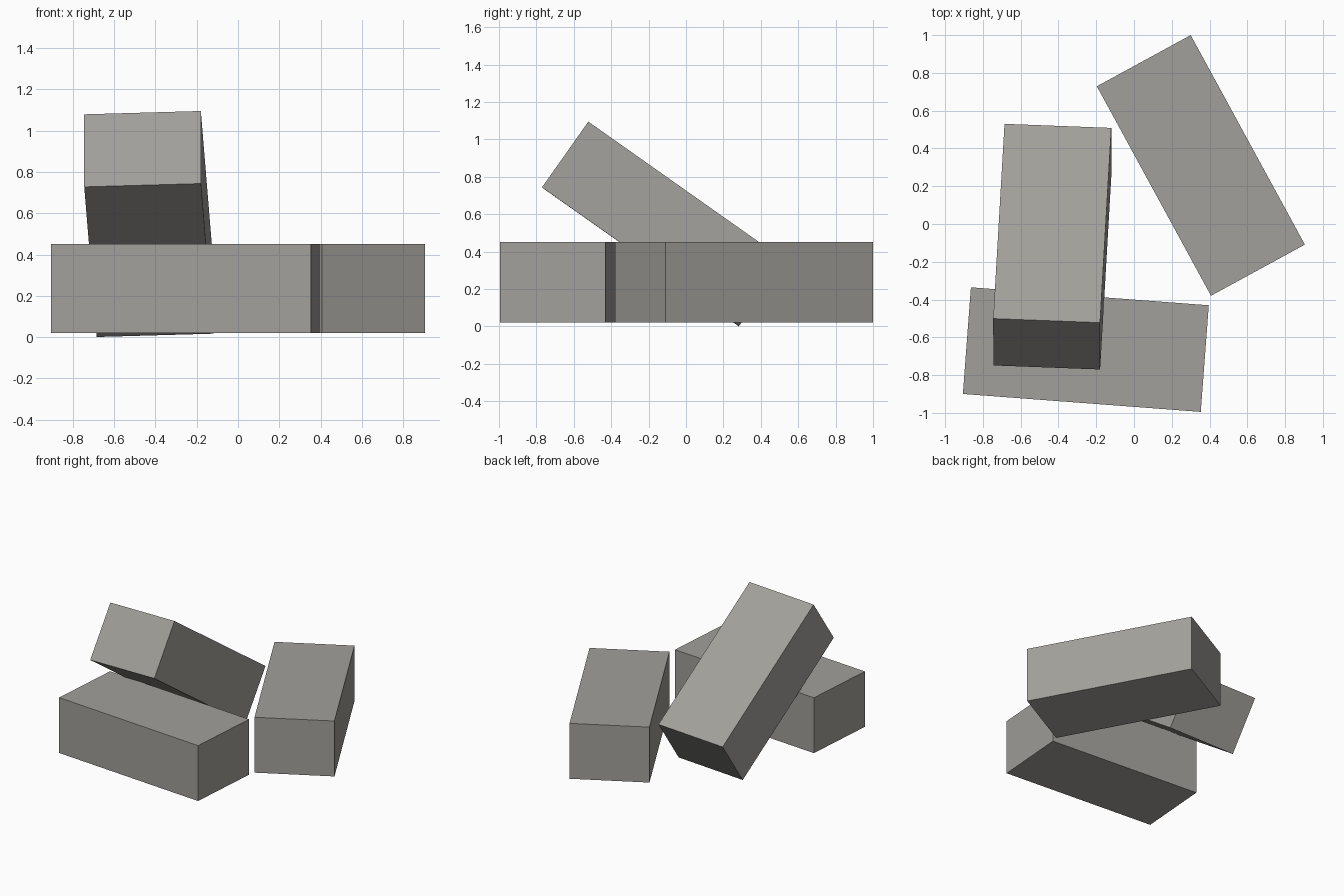
import bpy, bmesh
from mathutils import Vector, Matrix

if "Cube" in bpy.data.objects:
    bpy.data.objects.remove(bpy.data.objects["Cube"])

SIZE = (1.263, 0.566, 0.43)  # length, width, height shared by all blocks

stone = bpy.data.materials.new("warm grey stone")
stone.diffuse_color = (0.36, 0.35, 0.325, 1.0)
stone.use_nodes = True
stone.node_tree.nodes["Principled BSDF"].inputs["Base Color"].default_value = stone.diffuse_color


def block(name, centre, along, across):
    """Box whose length follows 'along' and width follows 'across'."""
    x = Vector(along).normalized()
    z = x.cross(Vector(across)).normalized()
    y = z.cross(x)
    rot = Matrix((x, y, z)).transposed().to_4x4()
    bm = bmesh.new()
    bmesh.ops.create_cube(bm, size=1.0)
    bmesh.ops.scale(bm, vec=SIZE, verts=bm.verts)
    bmesh.ops.transform(bm, matrix=Matrix.Translation(centre) @ rot, verts=bm.verts)
    mesh = bpy.data.meshes.new(name)
    bm.to_mesh(mesh)
    bm.free()
    mesh.materials.append(stone)
    obj = bpy.data.objects.new(name, mesh)
    bpy.context.collection.objects.link(obj)
    return obj


# Two blocks lying flat
block("front_block", (-0.255, -0.665, 0.236), (1.26, -0.095, 0), (0.095, 1.26, 0))
block("right_block", (0.354, 0.31, 0.236), (0.605, -1.11, 0), (1.11, 0.605, 0))
# Block leaning on the front one
block("leaning_block", (-0.4325, -0.12, 0.548), (0.06, 1.035, -0.73), (-0.565, 0.02, -0.015))
